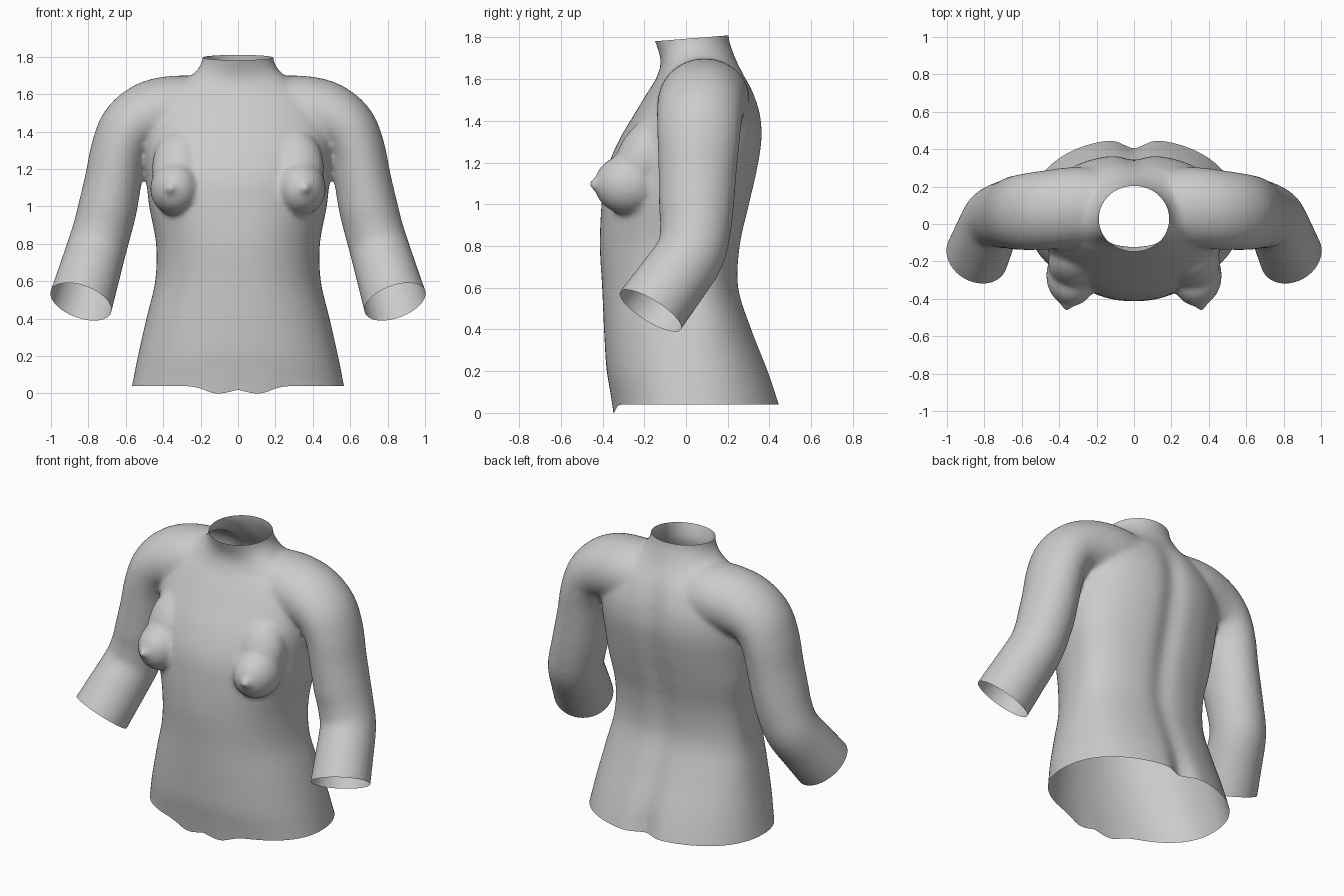
import bpy, bmesh, math
from mathutils import Vector, Matrix

if "Cube" in bpy.data.objects:
    bpy.data.objects.remove(bpy.data.objects["Cube"])


def spline(rows, n):
    """Catmull-Rom interpolation of rows of equal length."""
    out = []
    for i in range(len(rows) - 1):
        a, b, c, d = (rows[max(0, min(len(rows) - 1, i + k))] for k in (-1, 0, 1, 2))
        for j in range(n):
            t = j / n
            out.append([0.5 * (2 * q + (r - p) * t + (2 * p - 5 * q + 4 * r - s) * t * t
                               + (3 * q - p - 3 * r + s) * t ** 3)
                        for p, q, r, s in zip(a, b, c, d)])
    return out + [list(rows[-1])]


def loft(bm, rings):
    """Skin closed rings of points and cap both ends."""
    loops = [[bm.verts.new(p) for p in ring] for ring in rings]
    n = len(loops[0])
    faces = [bm.faces.new((a[i], a[(i + 1) % n], b[(i + 1) % n], b[i]))
             for a, b in zip(loops, loops[1:]) for i in range(n)]
    faces += [bm.faces.new(loops[0]), bm.faces.new(loops[-1])]
    bmesh.ops.recalc_face_normals(bm, faces=faces)


def ellipsoid(bm, centre, radii, tilt=0):
    m = (Matrix.Translation(centre) @ Matrix.Rotation(tilt, 4, 'X')
         @ Matrix.Diagonal((*radii, 1)))
    bmesh.ops.create_uvsphere(bm, u_segments=32, v_segments=20, radius=1, matrix=m)


bm = bmesh.new()

# Trunk and neck: z, half width, front y, back y, spine groove depth
trunk = [
    (-0.12, 0.60, -0.33, 0.50, 0.06), (0.04, 0.567, -0.35, 0.455, 0.055),
    (0.20, 0.535, -0.38, 0.40, 0.03), (0.40, 0.49, -0.393, 0.32, 0.02),
    (0.60, 0.443, -0.402, 0.257, 0.02), (0.80, 0.438, -0.413, 0.265, 0.025),
    (1.00, 0.475, -0.405, 0.31, 0.03), (1.15, 0.49, -0.385, 0.345, 0.03),
    (1.30, 0.505, -0.325, 0.37, 0.03), (1.42, 0.50, -0.255, 0.365, 0.03),
    (1.52, 0.46, -0.195, 0.335, 0.02), (1.60, 0.40, -0.145, 0.295, 0.01),
    (1.67, 0.29, -0.122, 0.25, 0.0), (1.73, 0.217, -0.13, 0.225, 0.0),
    (1.80, 0.187, -0.155, 0.205, 0.0), (1.92, 0.19, -0.185, 0.20, 0.0)]
rings = []
for z, w, front, back, groove in spline(trunk, 5):
    ring = []
    for k in range(96):
        c, s = math.cos(math.tau * k / 96), math.sin(math.tau * k / 96)
        p = 0.9 if z < 1.6 else 1.0
        x = w * math.copysign(abs(c) ** p, c)
        depth = back - 0.03 if s > 0 else 0.03 - front
        y = 0.03 + depth * math.copysign(abs(s) ** p, s)
        if s > 0:
            y -= groove * math.exp(-(x / 0.07) ** 2)
        ring.append((x, y, z))
    rings.append(ring)
loft(bm, rings)

# Shoulders and arms: x, y, z, depth radius, thickness radius
arm = [
    (0.10, 0.09, 1.49, 0.20, 0.19), (0.30, 0.09, 1.505, 0.215, 0.195),
    (0.46, 0.075, 1.485, 0.212, 0.188), (0.575, 0.065, 1.42, 0.205, 0.165),
    (0.635, 0.06, 1.30, 0.197, 0.152), (0.665, 0.055, 1.15, 0.187, 0.152),
    (0.695, 0.05, 1.00, 0.18, 0.157), (0.725, 0.045, 0.88, 0.17, 0.157),
    (0.76, 0.02, 0.76, 0.165, 0.16), (0.80, -0.072, 0.625, 0.168, 0.166),
    (0.84, -0.17, 0.49, 0.172, 0.172), (0.88, -0.265, 0.355, 0.175, 0.175)]
path = spline(arm, 4)
for side in (1, -1):
    rings = []
    for i, (x, y, z, ry, rx) in enumerate(path):
        t = (Vector(path[min(i + 1, len(path) - 1)][:3]) - Vector(path[max(i - 1, 0)][:3])).normalized()
        e1 = (Vector((0, 1, 0)) - t * t.y).normalized()
        e2 = t.cross(e1)
        ring = []
        for k in range(48):
            a = math.tau * k / 48
            q = Vector((x, y, z)) + e1 * ry * math.cos(a) + e2 * rx * math.sin(a)
            ring.append((q.x * side, q.y, q.z))
        rings.append(ring)
    loft(bm, rings)
    # Chest forms
    ellipsoid(bm, (0.335 * side, -0.275, 1.095), (0.135, 0.165, 0.145))
    ellipsoid(bm, (0.31 * side, -0.21, 1.2), (0.15, 0.13, 0.22), -0.35)
    ellipsoid(bm, (0.36 * side, -0.425, 1.095), (0.032, 0.04, 0.032))

mesh = bpy.data.meshes.new("torso")
bm.to_mesh(mesh)
bm.free()
torso = bpy.data.objects.new("torso", mesh)
bpy.context.collection.objects.link(torso)

# Fuse the parts into one skin and soften the joins
remesh = torso.modifiers.new("fuse", 'REMESH')
remesh.mode = 'VOXEL'
remesh.voxel_size = 0.014
smooth = torso.modifiers.new("soften", 'SMOOTH')
smooth.factor = 0.5
smooth.iterations = 12
fused = bpy.data.meshes.new_from_object(torso.evaluated_get(bpy.context.evaluated_depsgraph_get()))
torso.modifiers.clear()
torso.data = fused

bm = bmesh.new()
bm.from_mesh(fused)


def trim(point, normal, region):
    """Cut the skin open along a plane, only inside a region."""
    faces = [f for f in bm.faces if region(f.calc_center_median())]
    geom = list({v for f in faces for v in f.verts}) + list({e for f in faces for e in f.edges}) + faces
    bmesh.ops.bisect_plane(bm, geom=geom, dist=1e-5, plane_co=point, plane_no=normal, clear_outer=True)


# Open the waist, neck and arm ends
trim((0, 0, 0.04), (0, 0, -1), lambda c: abs(c.x) < 0.62 and c.z < 0.3)
trim((0, 0.02, 1.795), (0, -0.08, 1), lambda c: c.z > 1.7)
for side in (1, -1):
    trim((0.84 * side, -0.17, 0.49), (0.30 * side, -0.5, -0.8),
         lambda c: c.x * side > 0.6 and c.z < 0.78)

# Wavy dip of the lower front edge
for v in bm.verts:
    if v.co.z < 0.14 and v.co.y < 0 and abs(v.co.x) < 0.45:
        dip = 0.04 * math.exp(-((abs(v.co.x) - 0.11) / 0.09) ** 2) + 0.012 * math.exp(-(v.co.x / 0.07) ** 2)
        v.co.z -= min(dip, 0.04) * (0.14 - v.co.z) / 0.10

bm.to_mesh(fused)
bm.free()
for poly in fused.polygons:
    poly.use_smooth = True
